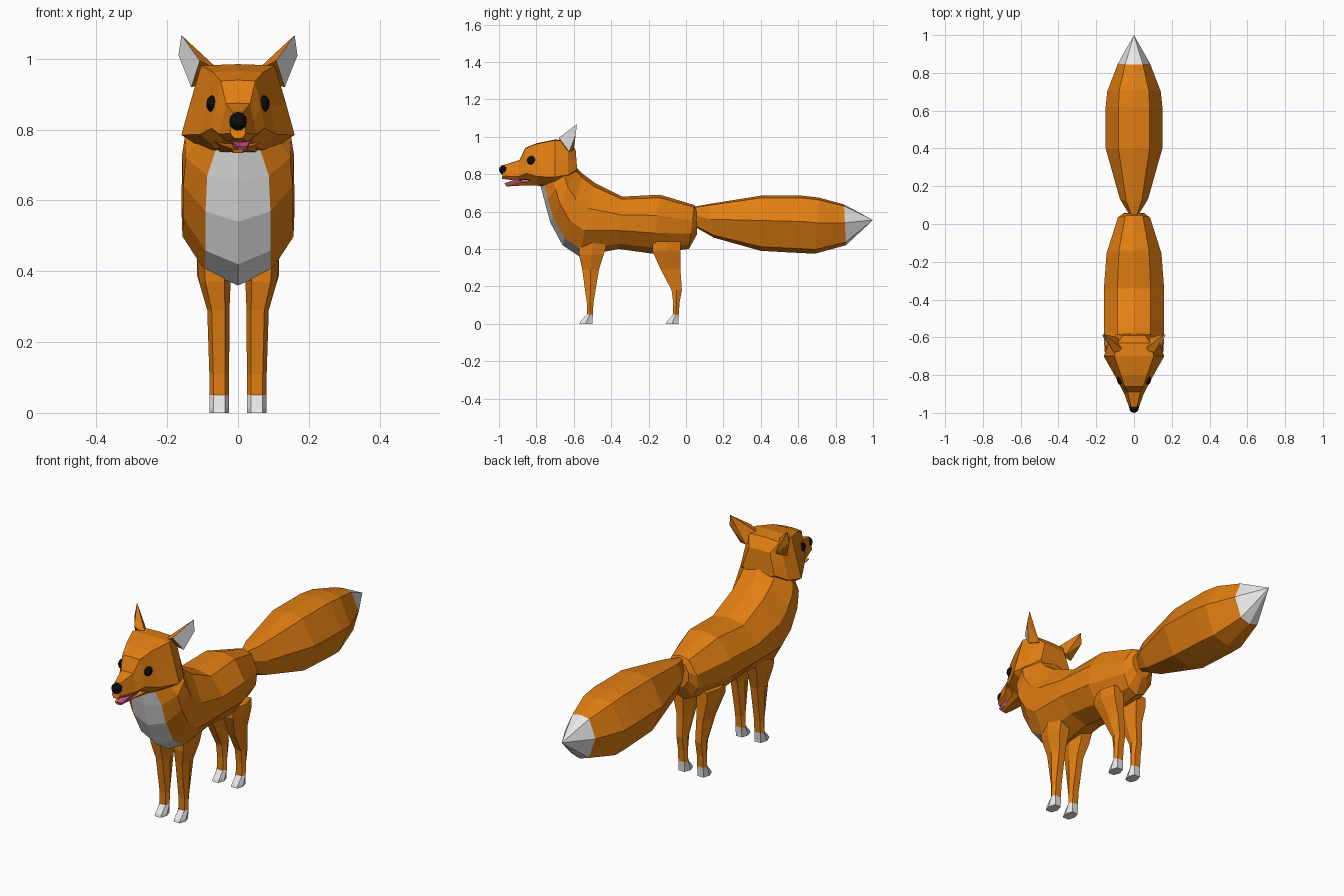
import bpy, bmesh
from mathutils import Vector

if "Cube" in bpy.data.objects:
    bpy.data.objects.remove(bpy.data.objects["Cube"])


def material(name, rgb):
    m = bpy.data.materials.new(name)
    m.diffuse_color = (*rgb, 1)
    m.use_nodes = True
    m.node_tree.nodes["Principled BSDF"].inputs["Base Color"].default_value = m.diffuse_color
    return m


ORANGE = material("orange fur", (0.76, 0.21, 0.006))
WHITE = material("white fur", (0.8, 0.8, 0.8))
BLACK = material("black", (0.004, 0.004, 0.004))
PINK = material("pink tongue", (0.55, 0.08, 0.24))


def finish(bm, name, mats, rule=None):
    bmesh.ops.remove_doubles(bm, verts=bm.verts, dist=0.0015)
    bmesh.ops.recalc_face_normals(bm, faces=bm.faces)
    if rule:
        for f in bm.faces:
            f.material_index = int(rule(f.calc_center_median()))
    me = bpy.data.meshes.new(name)
    bm.to_mesh(me)
    bm.free()
    for m in mats:
        me.materials.append(m)
    ob = bpy.data.objects.new(name, me)
    bpy.context.collection.objects.link(ob)
    return ob


def loft(name, sections, half, mats, rule=None):
    """Skin rings; section = (top y, top z, bottom y, bottom z, half width, centre x)."""
    left = [(-u, v) for u, v in reversed(half) if u > 0]
    prof = half + left
    bm = bmesh.new()
    rings = []
    for s in sections:
        ty, tz, by, bz, hw = s[:5]
        cx = s[5] if len(s) > 5 else 0
        ring = []
        for u, v in prof:
            t = (1 - v) / 2
            ring.append(bm.verts.new((cx + u * hw, ty + (by - ty) * t, tz + (bz - tz) * t)))
        rings.append(ring)
    n = len(prof)
    for a, b in zip(rings, rings[1:]):
        for i in range(n):
            j = (i + 1) % n
            bm.faces.new((a[i], a[j], b[j], b[i]))
    bm.faces.new(rings[0])
    bm.faces.new(rings[-1])
    return finish(bm, name, mats, rule)


def blob(name, loc, size, mat):
    bm = bmesh.new()
    bmesh.ops.create_icosphere(bm, subdivisions=2, radius=1)
    for v in bm.verts:
        v.co = Vector(loc) + v.co * Vector(size)
    return finish(bm, name, [mat])


# body with white chest
loft("body", [
    (.055, .61, .06, .48, .055),
    (.045, .635, .015, .40, .085),
    (-.14, .69, -.18, .375, .145),
    (-.34, .68, -.36, .40, .16),
    (-.49, .755, -.57, .36, .16),
    (-.55, .80, -.66, .42, .158),
    (-.58, .83, -.725, .54, .158),
    (-.59, .85, -.755, .65, .15),
    (-.60, .87, -.78, .745, .10),
], [(0, 1), (.55, .9), (1, .3), (.98, -.3), (.58, -.8), (0, -1)],
    [ORANGE, WHITE], lambda c: c.y < -.605 and abs(c.x) < .06)

# bushy tail with white tip
loft("tail", [
    (.04, .625, .045, .52, .02),
    (.12, .64, .15, .46, .075),
    (.40, .685, .40, .39, .15),
    (.62, .685, .62, .378, .15),
    (.71, .675, .69, .375, .142),
    (.845, .638, .855, .42, .085),
    (1.0, .556, 1.0, .555, .0005),
], [(0, 1), (.55, .92), (1, .1), (.6, -.85), (0, -1)],
    [ORANGE, WHITE], lambda c: c.y > .86)

# head, from the nape to the snout
loft("head", [
    (-.59, .93, -.58, .80, .09),
    (-.63, .98, -.63, .75, .135),
    (-.70, .985, -.70, .735, .16),
    (-.80, .965, -.79, .742, .108),
    (-.86, .94, -.85, .77, .075),
    (-.89, .875, -.90, .765, .052),
    (-.97, .85, -.985, .775, .022),
], [(0, 1), (.65, .97), (.85, .1), (1, -.6), (.55, -.97), (0, -1)], [ORANGE])

# open lower jaw and tongue
loft("lower_jaw", [
    (-.76, .775, -.76, .737, .085),
    (-.86, .757, -.86, .740, .048),
    (-.965, .746, -.96, .734, .018),
], [(0, .6), (1, 1), (.6, -1)], [ORANGE])
loft("tongue", [
    (-.84, .766, -.84, .754, .026, .006),
    (-.92, .768, -.92, .748, .026, .008),
    (-.97, .752, -.965, .742, .014, .012),
], [(0, .7), (1, 1), (.8, -1)], [PINK])

# nose
blob("nose", (0, -.974, .823), (.026, .026, .027), BLACK)

for side, sx in (("right", 1), ("left", -1)):
    # eyes
    blob(side + "_eye", (sx * .073, -.826, .873), (.017, .025, .024), BLACK)

    # ears, white on the outward face
    pts = [(.05, -.67, .965), (.108, -.68, .995), (.132, -.625, .92),
           (.085, -.60, .93), (.168, -.59, 1.01), (.16, -.583, 1.067)]
    bm = bmesh.new()
    v = [bm.verts.new((sx * x, y, z)) for x, y, z in pts]
    for ids in ((0, 1, 5), (1, 2, 4, 5), (2, 3, 4), (3, 5, 4), (3, 0, 5), (0, 3, 2, 1)):
        bm.faces.new([v[i] for i in ids])
    finish(bm, side + "_ear", [ORANGE, WHITE],
           lambda c: abs(c.x) > .138 and abs(c.z - .998) < .006)

    # legs: rings run front to back, white paws at the bottom
    hexagon = [(.6, 1), (1, 0), (.6, -1)]
    for name, rows in (
        ("front", ((0, -.57, -.50), (.012, -.565, -.50), (.05, -.53, -.498), (.11, -.53, -.495),
                   (.29, -.555, -.465), (.37, -.572, -.44), (.44, -.575, -.42))),
        ("hind", ((0, -.107, -.04), (.012, -.102, -.04), (.05, -.07, -.038), (.11, -.068, -.035),
                  (.18, -.077, -.022), (.29, -.135, -.03), (.39, -.18, -.03), (.44, -.18, -.03))),
    ):
        secs = []
        for z, y0, y1 in rows:
            k = max(0, min(1, (z - .27) / .12))
            secs.append((y0, z, y1, z, .028 + .02 * k, sx * (.053 + .015 * k)))
        loft(f"{side}_{name}_leg", secs, hexagon, [ORANGE, WHITE], lambda c: c.z < .05)
